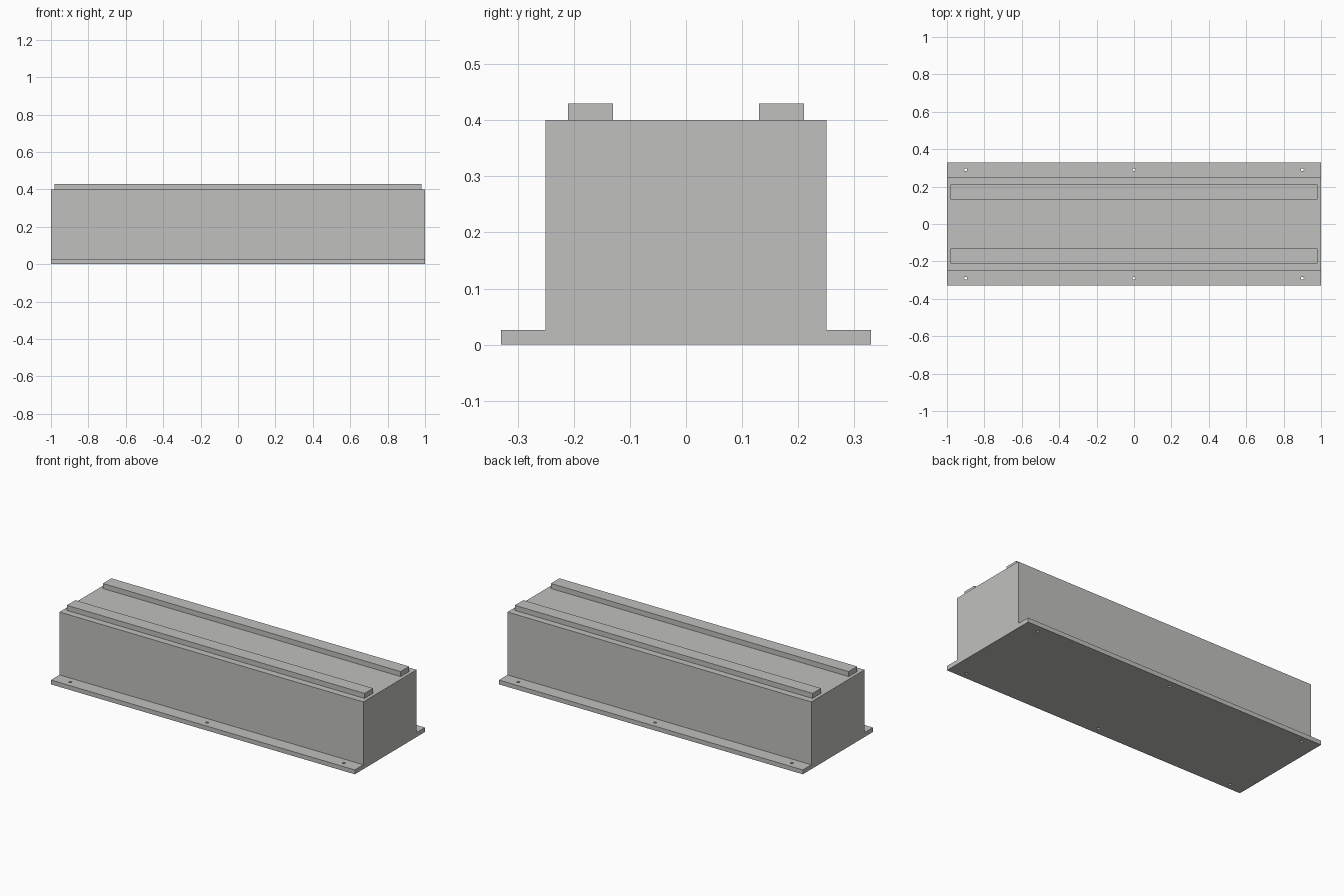
import bpy
import bmesh

cube = bpy.data.objects.get("Cube")
if cube:
    bpy.data.objects.remove(cube, do_unlink=True)

# Single light grey material
grey = bpy.data.materials.new("light_grey")
colour = (0.53, 0.53, 0.52, 1)
grey.use_nodes = True
grey.diffuse_color = colour
grey.node_tree.nodes["Principled BSDF"].inputs["Base Color"].default_value = colour


def extrude_profile(name, points, half_length):
    """Extrude a (y, z) outline along x, centred on x = 0."""
    bm = bmesh.new()
    face = bm.faces.new([bm.verts.new((-half_length, y, z)) for y, z in points])
    result = bmesh.ops.extrude_face_region(bm, geom=[face])
    moved = [v for v in result["geom"] if isinstance(v, bmesh.types.BMVert)]
    bmesh.ops.translate(bm, verts=moved, vec=(2 * half_length, 0, 0))
    bmesh.ops.recalc_face_normals(bm, faces=bm.faces)
    mesh = bpy.data.meshes.new(name)
    bm.to_mesh(mesh)
    bm.free()
    mesh.materials.append(grey)
    obj = bpy.data.objects.new(name, mesh)
    bpy.context.collection.objects.link(obj)
    return obj


# Box body with a mounting flange along each long side
half = [(0.33, 0), (0.33, 0.026), (0.25, 0.026), (0.25, 0.4)]
body = extrude_profile("flanged_body", half + [(-y, z) for y, z in reversed(half)], 1)

# Bolt holes through the flanges
cutters = []
for side in (-1, 1):
    for x in (-0.9, 0, 0.9):
        bpy.ops.mesh.primitive_cylinder_add(vertices=24, radius=0.008, depth=0.2,
                                            location=(x, side * 0.29, 0))
        cutter = bpy.context.object
        cutter.name = "bolt_hole_cutter"
        cutter.data.materials.append(grey)
        cutter.hide_render = True
        mod = body.modifiers.new("bolt_hole", "BOOLEAN")
        mod.operation = "DIFFERENCE"
        mod.solver = "EXACT"
        mod.object = cutter
        cutters.append(cutter)

# Apply the cuts, then drop the helpers
bpy.ops.object.select_all(action="DESELECT")
bpy.context.view_layer.objects.active = body
body.select_set(True)
for mod in list(body.modifiers):
    bpy.ops.object.modifier_apply(modifier=mod.name)
for cutter in cutters:
    bpy.data.objects.remove(cutter, do_unlink=True)

# Two raised rails along the top
for name, side in (("front_rail", -1), ("back_rail", 1)):
    inner, outer = side * 0.13, side * 0.21
    extrude_profile(name, [(inner, 0.4), (outer, 0.4), (outer, 0.43), (inner, 0.43)], 0.98)
